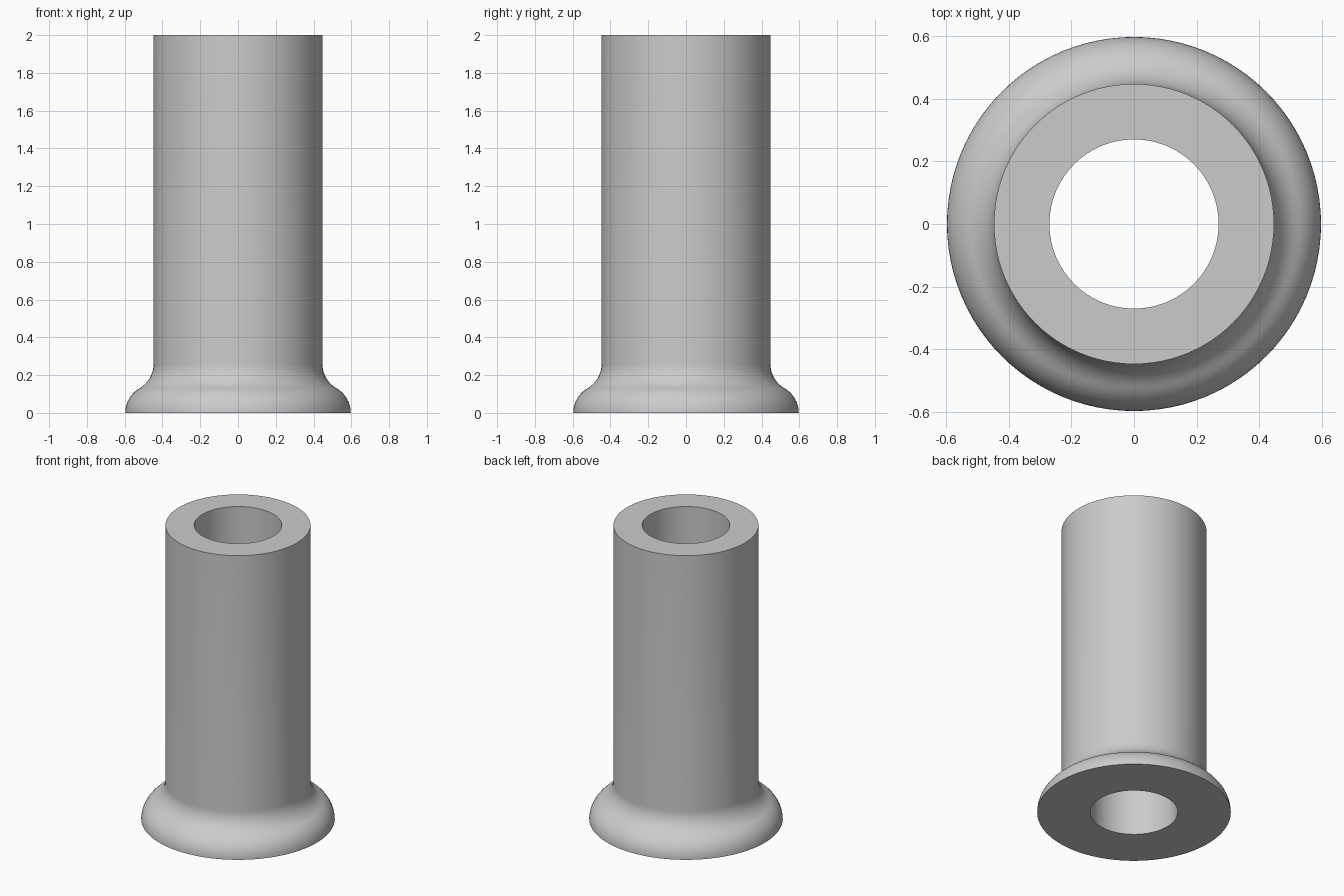
import bpy, bmesh
from math import cos, sin, pi, radians, sqrt
from mathutils import Vector

cube = bpy.data.objects.get("Cube")
if cube:
    bpy.data.objects.remove(cube, do_unlink=True)

BORE, TUBE, FLARE, HEIGHT = 0.27, 0.447, 0.15, 2.0
SEGMENTS, STEPS = 96, 10

# Plain grey metal
grey = bpy.data.materials.new("grey")
grey.use_nodes = True
colour = (0.6, 0.6, 0.6, 1)
grey.diffuse_color = colour
grey.node_tree.nodes["Principled BSDF"].inputs["Base Color"].default_value = colour


def arc(cx, cz, radius, start, end):
    """Points along an arc in the xz plane, angles in degrees."""
    angles = [radians(start + (end - start) * i / STEPS) for i in range(STEPS + 1)]
    return [(cx + radius * cos(a), cz + radius * sin(a)) for a in angles]


# Cross-section: rounded foot, tangent fillet into the tube, straight bore
foot = arc(TUBE, 0, FLARE, 0, 60)
fillet = arc(TUBE + FLARE, FLARE * sqrt(3), FLARE, 240, 180)
profile = [(BORE, 0)] + foot + fillet[1:] + [(TUBE, HEIGHT), (BORE, HEIGHT)]

# Revolve the closed cross-section around z
bm = bmesh.new()
verts = [bm.verts.new((x, 0, z)) for x, z in profile]
edges = [bm.edges.new((v, verts[(i + 1) % len(verts)])) for i, v in enumerate(verts)]
bmesh.ops.spin(bm, geom=verts + edges, cent=Vector(), axis=(0, 0, 1),
               angle=2 * pi, steps=SEGMENTS, use_merge=False)
bmesh.ops.remove_doubles(bm, verts=bm.verts, dist=0.0001)
bmesh.ops.recalc_face_normals(bm, faces=bm.faces)

mesh = bpy.data.meshes.new("flared_sleeve")
bm.to_mesh(mesh)
bm.free()
mesh.materials.append(grey)
sleeve = bpy.data.objects.new("flared_sleeve", mesh)
bpy.context.collection.objects.link(sleeve)

# Smooth walls, crisp rims
bpy.ops.object.select_all(action="DESELECT")
sleeve.select_set(True)
bpy.context.view_layer.objects.active = sleeve
bpy.ops.object.shade_smooth_by_angle(angle=radians(30))
